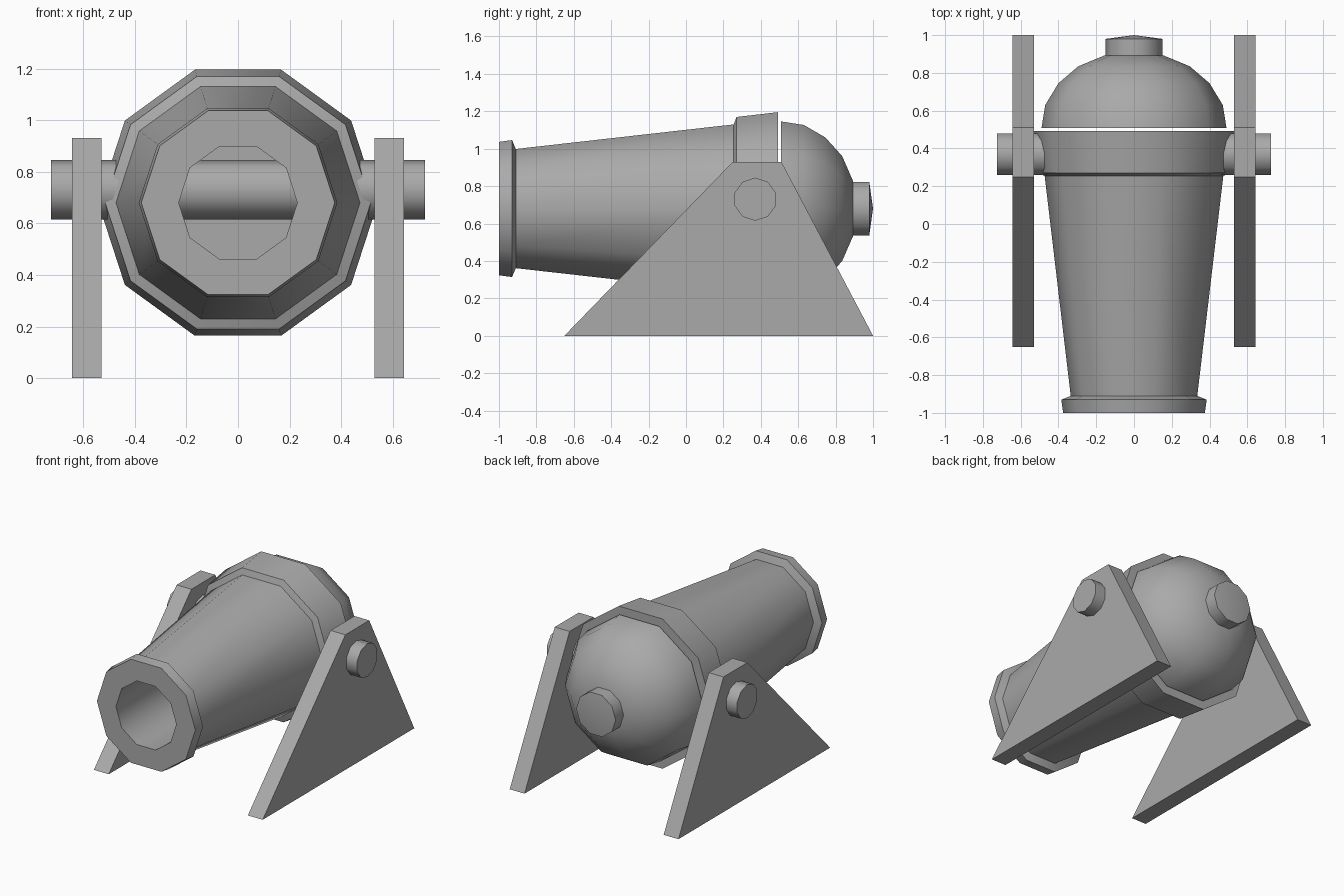
import bpy
import bmesh
from math import cos, sin, pi, radians

SIDES = 10
AXIS_Z = 0.68

cube = bpy.data.objects.get("Cube")
if cube:
    bpy.data.objects.remove(cube, do_unlink=True)

grey = bpy.data.materials.new("iron grey")
grey.use_nodes = True
tone = (0.4, 0.4, 0.4, 1)
grey.diffuse_color = tone
grey.node_tree.nodes["Principled BSDF"].inputs["Base Color"].default_value = tone


def finish(name, bm, smooth=True):
    bmesh.ops.recalc_face_normals(bm, faces=bm.faces)
    mesh = bpy.data.meshes.new(name)
    bm.to_mesh(mesh)
    bm.free()
    obj = bpy.data.objects.new(name, mesh)
    bpy.context.collection.objects.link(obj)
    mesh.materials.append(grey)
    if smooth:
        bpy.ops.object.select_all(action='DESELECT')
        obj.select_set(True)
        bpy.context.view_layer.objects.active = obj
        bpy.ops.object.shade_smooth_by_angle(angle=radians(40))
    return obj


def lathe(name, profile, place, start=0.0):
    """Turn (position, radius) points round an axis; radius 0 makes a tip."""
    bm = bmesh.new()
    rings = []
    for t, r in profile:
        count = SIDES if r else 1
        rings.append([bm.verts.new(place(t, r * cos(start + 2 * pi * k / SIDES),
                                         r * sin(start + 2 * pi * k / SIDES)))
                      for k in range(count)])
    for a, b in zip(rings, rings[1:]):
        for k in range(SIDES):
            n = (k + 1) % SIDES
            if len(b) == 1:
                bm.faces.new((a[k], a[n], b[0]))
            else:
                bm.faces.new((a[k], a[n], b[n], b[k]))
    for end in (rings[0], rings[-1]):
        if len(end) > 1:
            bm.faces.new(end)
    return finish(name, bm)


def along_barrel(t, u, v):
    return (u, t, AXIS_Z + v)


def across(t, u, v):
    return (t, 0.37 + u, 0.73 + v)


# Barrel: bore, muzzle lip, tapered tube and breech band
lathe("barrel", [(0.47, 0.23), (-1, 0.23), (-1, 0.375), (-0.93, 0.385),
                 (-0.91, 0.335), (0.255, 0.473), (0.27, 0.515),
                 (0.493, 0.542), (0.493, 0)], along_barrel)

# Domed breech cap with its knob
lathe("breech_dome", [(0.507, 0.49), (0.63, 0.47), (0.745, 0.4),
                      (0.835, 0.295), (0.893, 0.155)], along_barrel)
lathe("breech_knob", [(0.88, 0.15), (0.98, 0.15), (1, 0)], along_barrel)

# Pivot pin running through both side plates
lathe("pivot_pin", [(-0.725, 0.115), (0.725, 0.115)], across, pi / 2)

# Side plates of the stand
outline = [(-0.65, 0), (1, 0), (0.51, 0.93), (0.25, 0.93)]
for name, side in (("left_plate", 1), ("right_plate", -1)):
    bm = bmesh.new()
    face = bm.faces.new([bm.verts.new((side * 0.53, y, z)) for y, z in outline])
    moved = bmesh.ops.extrude_face_region(bm, geom=[face])["geom"]
    bmesh.ops.translate(bm, vec=(side * 0.113, 0, 0),
                        verts=[g for g in moved if isinstance(g, bmesh.types.BMVert)])
    finish(name, bm, smooth=False)
